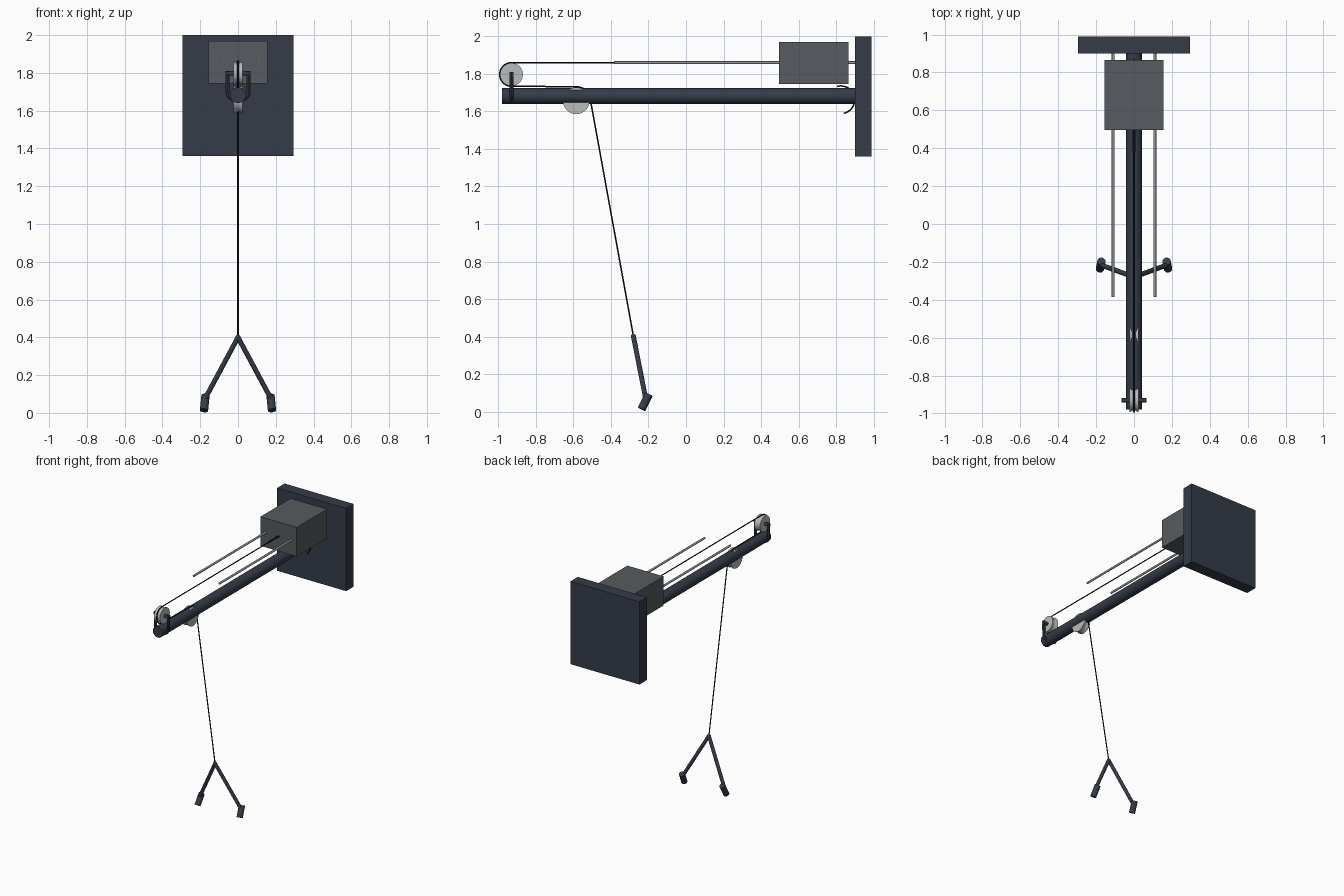
import bpy, bmesh, math
from mathutils import Vector

old = bpy.data.objects.get("Cube")
if old:
    bpy.data.objects.remove(old, do_unlink=True)


def material(name, rgb):
    m = bpy.data.materials.new(name)
    m.use_nodes = True
    m.diffuse_color = (*rgb, 1)
    m.node_tree.nodes["Principled BSDF"].inputs["Base Color"].default_value = (*rgb, 1)
    return m


NAVY = material("dark navy steel", (0.035, 0.044, 0.065))
GREY = material("weight grey", (0.095, 0.105, 0.115))
RAIL = material("rail steel", (0.30, 0.31, 0.32))
LIGHT = material("pulley light grey", (0.48, 0.50, 0.51))
BLACK = material("rope black", (0.008, 0.008, 0.01))


def finish(name, mat, smooth=True):
    ob = bpy.context.object
    ob.name = name
    ob.data.materials.clear()
    ob.data.materials.append(mat)
    if smooth:
        bpy.ops.object.shade_smooth_by_angle(angle=math.radians(35))
    return ob


def box(name, lo, hi, mat):
    lo, hi = Vector(lo), Vector(hi)
    bpy.ops.mesh.primitive_cube_add(size=1, location=(lo + hi) / 2)
    bpy.context.object.scale = hi - lo
    bpy.ops.object.transform_apply(location=False, rotation=False)
    return finish(name, mat, False)


def rod(name, a, b, radius, mat, sides=20):
    a, b = Vector(a), Vector(b)
    bpy.ops.mesh.primitive_cylinder_add(
        vertices=sides, radius=radius, depth=(b - a).length, location=(a + b) / 2,
        rotation=(b - a).to_track_quat('Z', 'Y').to_euler())
    return finish(name, mat)


def tube(name, points, radius, mat):
    curve = bpy.data.curves.new(name, 'CURVE')
    curve.dimensions = '3D'
    curve.bevel_depth = radius
    curve.bevel_resolution = 2
    curve.use_fill_caps = True
    spline = curve.splines.new('POLY')
    spline.points.add(len(points) - 1)
    for p, co in zip(spline.points, points):
        p.co = (*co, 1)
    ob = bpy.data.objects.new(name, curve)
    bpy.context.collection.objects.link(ob)
    bpy.ops.object.select_all(action='DESELECT')
    ob.select_set(True)
    bpy.context.view_layer.objects.active = ob
    bpy.ops.object.convert(target='MESH')
    return finish(name, mat)


def arc(y, z, radius, start, end, steps=20):
    """Points on an arc in the x = 0 plane, angles in degrees."""
    angles = [math.radians(start + (end - start) * i / steps) for i in range(steps + 1)]
    return [(0, y + radius * math.cos(t), z + radius * math.sin(t)) for t in angles]


def pulley(name, y, z, radius):
    """Grooved wheel spun around the x axis."""
    half, groove = 0.025, radius * 0.9
    profile = [(-half, 0), (-half, radius), (-half * 0.7, radius), (-0.006, groove),
               (0.006, groove), (half * 0.7, radius), (half, radius), (half, 0)]
    bm = bmesh.new()
    verts = [bm.verts.new((x, r, 0)) for x, r in profile]
    edges = [bm.edges.new(pair) for pair in zip(verts, verts[1:])]
    bmesh.ops.spin(bm, geom=verts + edges, cent=(0, 0, 0), axis=(1, 0, 0),
                   angle=math.tau, steps=40, use_merge=True)
    bmesh.ops.remove_doubles(bm, verts=bm.verts, dist=1e-5)
    bmesh.ops.recalc_face_normals(bm, faces=bm.faces)
    mesh = bpy.data.meshes.new(name)
    bm.to_mesh(mesh)
    bm.free()
    ob = bpy.data.objects.new(name, mesh)
    ob.location = (0, y, z)
    bpy.context.collection.objects.link(ob)
    bpy.ops.object.select_all(action='DESELECT')
    ob.select_set(True)
    bpy.context.view_layer.objects.active = ob
    finish(name, LIGHT)


# Wall plate, boom and sliding weight
box("wall_plate", (-0.295, 0.90, 1.36), (0.295, 0.99, 2.0), NAVY)
rod("boom", (0, -0.98, 1.682), (0, 0.91, 1.682), 0.042, NAVY, 32)
box("weight_block", (-0.155, 0.495, 1.745), (0.155, 0.865, 1.97), GREY)

# Pulleys
FRONT = (-0.93, 1.797)
LOWER = (-0.585, 1.657)
pulley("front_pulley", *FRONT, 0.061)
pulley("lower_pulley", *LOWER, 0.071)
rod("front_axle", (-0.065, *FRONT), (0.065, *FRONT), 0.012, NAVY)

# Rope from the weight, round both pulleys, down to the handle
HUB = (0, -0.28, 0.40)
path = [(0, 0.50, 1.86)]
path += arc(*FRONT, 0.063, 90, 270)
path += arc(*LOWER, 0.075, 90, 10, 12)
path.append(HUB)
tube("rope", path, 0.004, BLACK)
rod("rope_anchor", (0, 0.38, 1.86), (0, 0.50, 1.86), 0.007, BLACK)
tube("boom_hook", arc(0.825, 1.662, 0.074, 105, -78), 0.004, BLACK)

# Paired parts on both sides
for side, s in (("left", 1), ("right", -1)):
    rod(f"{side}_rail", (s * 0.11, -0.385, 1.86), (s * 0.11, 0.91, 1.86), 0.008, RAIL, 12)
    tube(f"{side}_bracket", [(s * 0.025, -0.93, 1.66), (s * 0.045, -0.93, 1.672),
                             (s * 0.055, -0.93, 1.69), (s * 0.055, -0.93, 1.81)], 0.011, NAVY)
    rod(f"{side}_handle_arm", HUB, (s * 0.172, -0.217, 0.08), 0.013, NAVY)
    rod(f"{side}_grip", (s * 0.172, -0.197, 0.092), (s * 0.18, -0.237, 0.013), 0.022, NAVY)
bpy.ops.mesh.primitive_uv_sphere_add(segments=16, ring_count=8, radius=0.014, location=HUB)
finish("handle_hub", NAVY)
